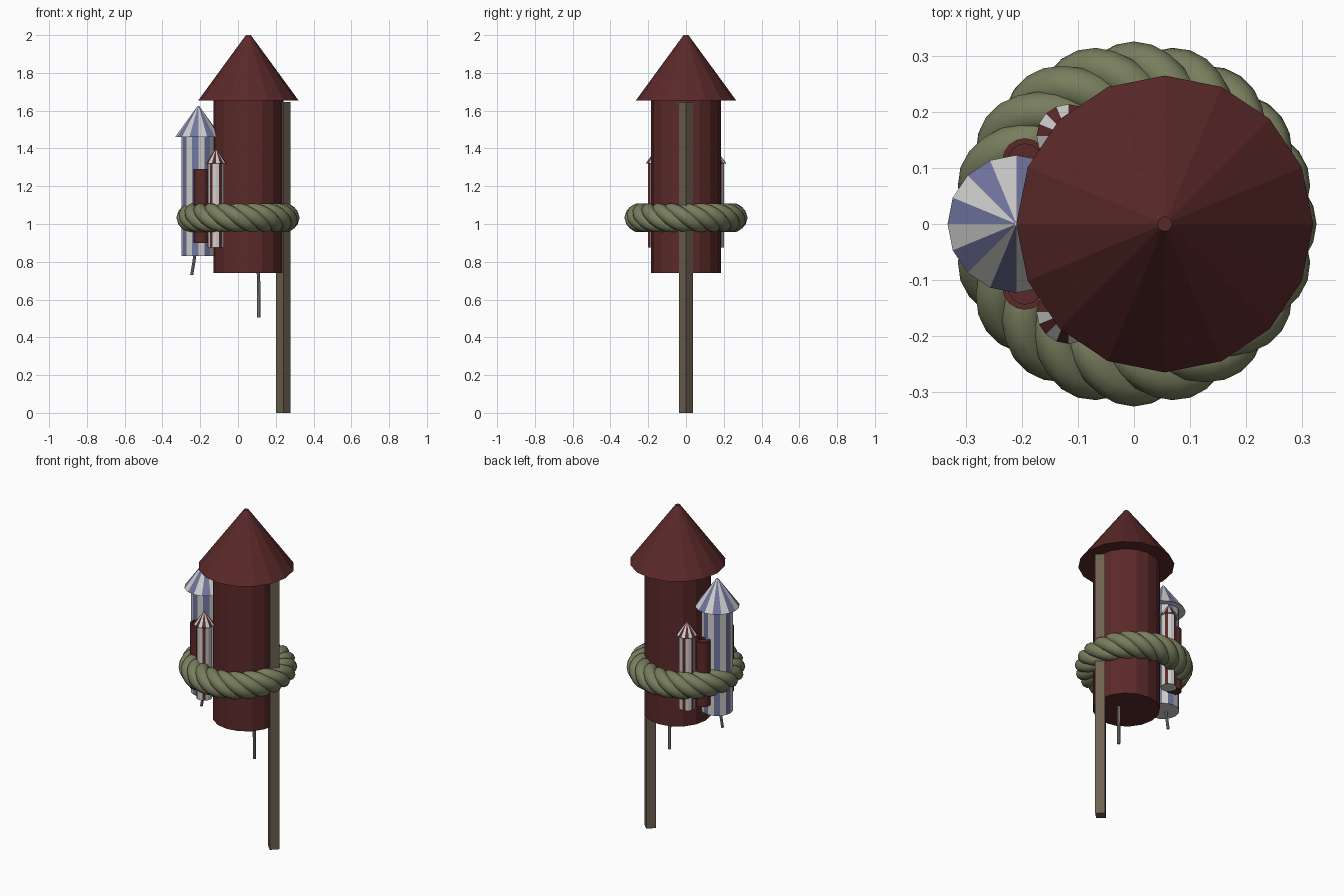
import bpy, bmesh, math
from mathutils import Vector

if "Cube" in bpy.data.objects:
    bpy.data.objects.remove(bpy.data.objects["Cube"])


def material(name, rgb):
    m = bpy.data.materials.new(name)
    m.diffuse_color = (*rgb, 1)
    m.use_nodes = True
    m.node_tree.nodes["Principled BSDF"].inputs["Base Color"].default_value = m.diffuse_color
    return m


RED = material("dark_red", (0.105, 0.022, 0.022))
WHITE = material("off_white", (0.62, 0.62, 0.61))
BLUE = material("dusty_blue", (0.165, 0.18, 0.35))
ROPE = material("olive_rope", (0.19, 0.205, 0.11))
WOOD = material("brown_wood", (0.155, 0.118, 0.08))
GREY = material("fuse_grey", (0.3, 0.3, 0.3))


def finish(bm, name, mats, smooth=False):
    bmesh.ops.recalc_face_normals(bm, faces=bm.faces)
    mesh = bpy.data.meshes.new(name)
    bm.to_mesh(mesh)
    bm.free()
    for m in mats:
        mesh.materials.append(m)
    for p in mesh.polygons:
        p.use_smooth = smooth
    ob = bpy.data.objects.new(name, mesh)
    bpy.context.collection.objects.link(ob)
    return ob


def lathe(name, centre, profile, sides, mats, rule=lambda i: 0):
    """Turned solid with flat end caps; rule(i) colours the i-th side strip."""
    bm = bmesh.new()
    rings = []
    for r, z in profile:
        rings.append([bm.verts.new((centre[0] + r * math.cos(2 * math.pi * i / sides),
                                    centre[1] + r * math.sin(2 * math.pi * i / sides), z))
                      for i in range(sides)])
    for a, b in zip(rings, rings[1:]):
        for i in range(sides):
            j = (i + 1) % sides
            bm.faces.new((a[i], a[j], b[j], b[i])).material_index = rule(i)
    bm.faces.new(rings[0][::-1])
    bm.faces.new(rings[-1])
    return finish(bm, name, mats)


def sweep(name, pts, radius, sides, mat, closed=False, smooth=False):
    """Tube along a list of points."""
    bm = bmesh.new()
    n = len(pts)
    rings = []
    for k, p in enumerate(pts):
        if closed:
            t = pts[(k + 1) % n] - pts[k - 1]
        else:
            t = pts[min(k + 1, n - 1)] - pts[max(k - 1, 0)]
        t.normalize()
        ref = Vector((p.x, p.y, 0)).normalized() if closed else Vector((0, 1, 0))
        u = (ref - t * ref.dot(t)).normalized()
        v = t.cross(u)
        rings.append([bm.verts.new(p + radius * (u * math.cos(2 * math.pi * i / sides)
                                                 + v * math.sin(2 * math.pi * i / sides)))
                      for i in range(sides)])
    for k in range(n if closed else n - 1):
        a, b = rings[k], rings[(k + 1) % n]
        for i in range(sides):
            j = (i + 1) % sides
            bm.faces.new((a[i], a[j], b[j], b[i]))
    if not closed:
        bm.faces.new(rings[0])
        bm.faces.new(rings[-1])
    return finish(bm, name, [mat], smooth)


# Large rocket
MAIN = (0.055, 0)
lathe("main_body", MAIN, [(0.185, 0.74), (0.185, 1.66)], 16, [RED])
lathe("main_nose_cone", MAIN, [(0.265, 1.655), (0.013, 2.0)], 16, [RED])

# Square guide stick, set corner-on
lathe("guide_stick", (0.24, 0), [(0.038, 0), (0.038, 1.645)], 4, [WOOD])

# Blue striped rocket
MID = (-0.21, 0)
stripe = lambda i: i % 2
lathe("blue_rocket_body", MID, [(0.088, 0.83), (0.088, 1.462)], 16, [WHITE, BLUE], stripe)
lathe("blue_rocket_cone", MID, [(0.123, 1.46), (0.004, 1.625)], 16, [WHITE, BLUE], stripe)

# Mirrored pairs: small red striped rockets and plain red tubes
for side, s in (("front", -1), ("back", 1)):
    c = (-0.117, 0.157 * s)
    lathe(side + "_small_rocket_body", c, [(0.044, 0.875), (0.044, 1.322)], 16,
          [WHITE, RED], lambda i: 1 if i % 3 == 1 else 0)
    lathe(side + "_small_rocket_cone", c, [(0.057, 1.32), (0.003, 1.395)], 16,
          [WHITE, RED], stripe)
    lathe(side + "_red_tube", (-0.195, 0.113 * s),
          [(0.04, 0.90), (0.04, 1.29), (0.03, 1.29), (0.03, 1.28)], 16, [RED])

# Fuses
sweep("main_fuse", [Vector((0.108, 0, 0.75)), Vector((0.11, 0, 0.62)), Vector((0.11, 0, 0.505))],
      0.009, 8, GREY)
sweep("blue_rocket_fuse", [Vector((-0.228, 0, 0.84)), Vector((-0.235, 0, 0.79)),
                           Vector((-0.245, 0, 0.73))], 0.008, 8, GREY)

# Rope ring: four strands twisted round a circle
STRANDS, TURNS, STEPS = 4, 5, 80
for k in range(STRANDS):
    path = []
    for i in range(STEPS):
        t = 2 * math.pi * i / STEPS
        phi = -TURNS * t + 2 * math.pi * k / STRANDS
        r = 0.246 + 0.043 * math.cos(phi)
        path.append(Vector((r * math.cos(t), r * math.sin(t), 1.033 + 0.041 * math.sin(phi))))
    sweep("rope_strand_%d" % (k + 1), path, 0.037, 10, ROPE, closed=True, smooth=True)
